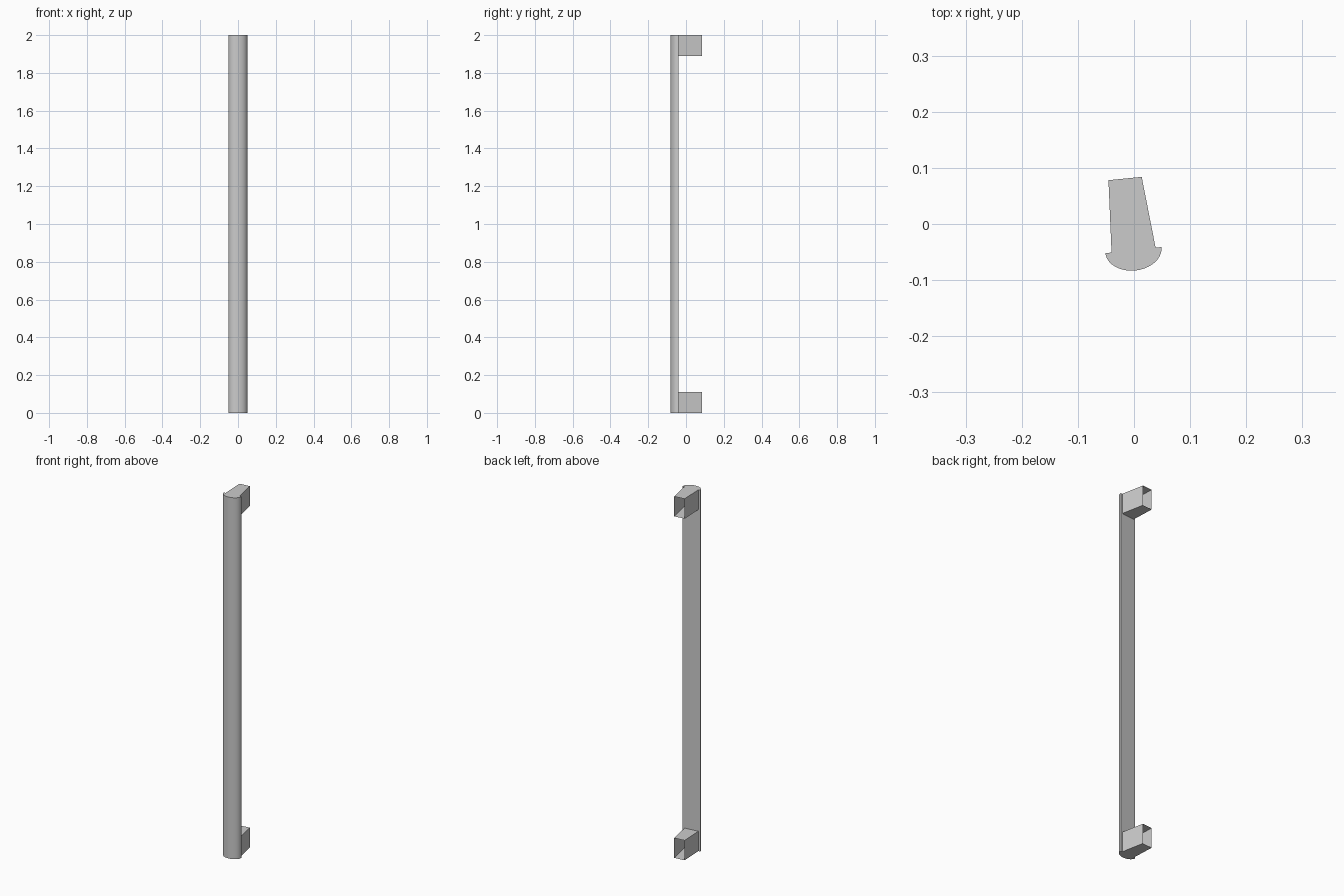
import bpy, bmesh, math

if "Cube" in bpy.data.objects:
    bpy.data.objects.remove(bpy.data.objects["Cube"])

HEIGHT = 2.0
BRACKET_H = 0.11
TILT = math.atan2(0.011, 0.1)      # whole handle is turned slightly about z
CX, CY = -0.001, -0.0465           # middle of the bar's flat back


def prism(name, outline, z0, z1, caps=True, open_edge=None):
    """Extrude a plan outline vertically; optionally leave one side open."""
    bm = bmesh.new()
    low = [bm.verts.new((x, y, z0)) for x, y in outline]
    high = [bm.verts.new((x, y, z1)) for x, y in outline]
    n = len(outline)
    for i in range(n):
        if i != open_edge:
            j = (i + 1) % n
            bm.faces.new((low[i], low[j], high[j], high[i]))
    if caps:
        bm.faces.new(low[::-1])
        bm.faces.new(high)
    mesh = bpy.data.meshes.new(name)
    bm.to_mesh(mesh)
    bm.free()
    obj = bpy.data.objects.new(name, mesh)
    bpy.context.collection.objects.link(obj)
    return obj


# Bar: half-ellipse profile with a flat back
SEGMENTS = 20
profile = []
for i in range(SEGMENTS + 1):
    a = math.pi + math.pi * i / SEGMENTS
    u, v = 0.0503 * math.cos(a), 0.0365 * math.sin(a)
    profile.append((CX + u * math.cos(TILT) - v * math.sin(TILT),
                    CY + u * math.sin(TILT) + v * math.cos(TILT)))
bar = prism("grip_bar", profile, 0, HEIGHT)
bpy.context.view_layer.objects.active = bar
bar.select_set(True)
bpy.ops.object.shade_smooth_by_angle(angle=math.radians(35))

# Tapered brackets: thin shells, open towards the mounting surface
plan = [(-0.04, -0.0508), (0.0385, -0.0422), (0.0137, 0.084), (-0.0455, 0.078)]
for name, z in (("lower_bracket", 0), ("upper_bracket", HEIGHT - BRACKET_H)):
    prism(name, plan, z, z + BRACKET_H, open_edge=2)
